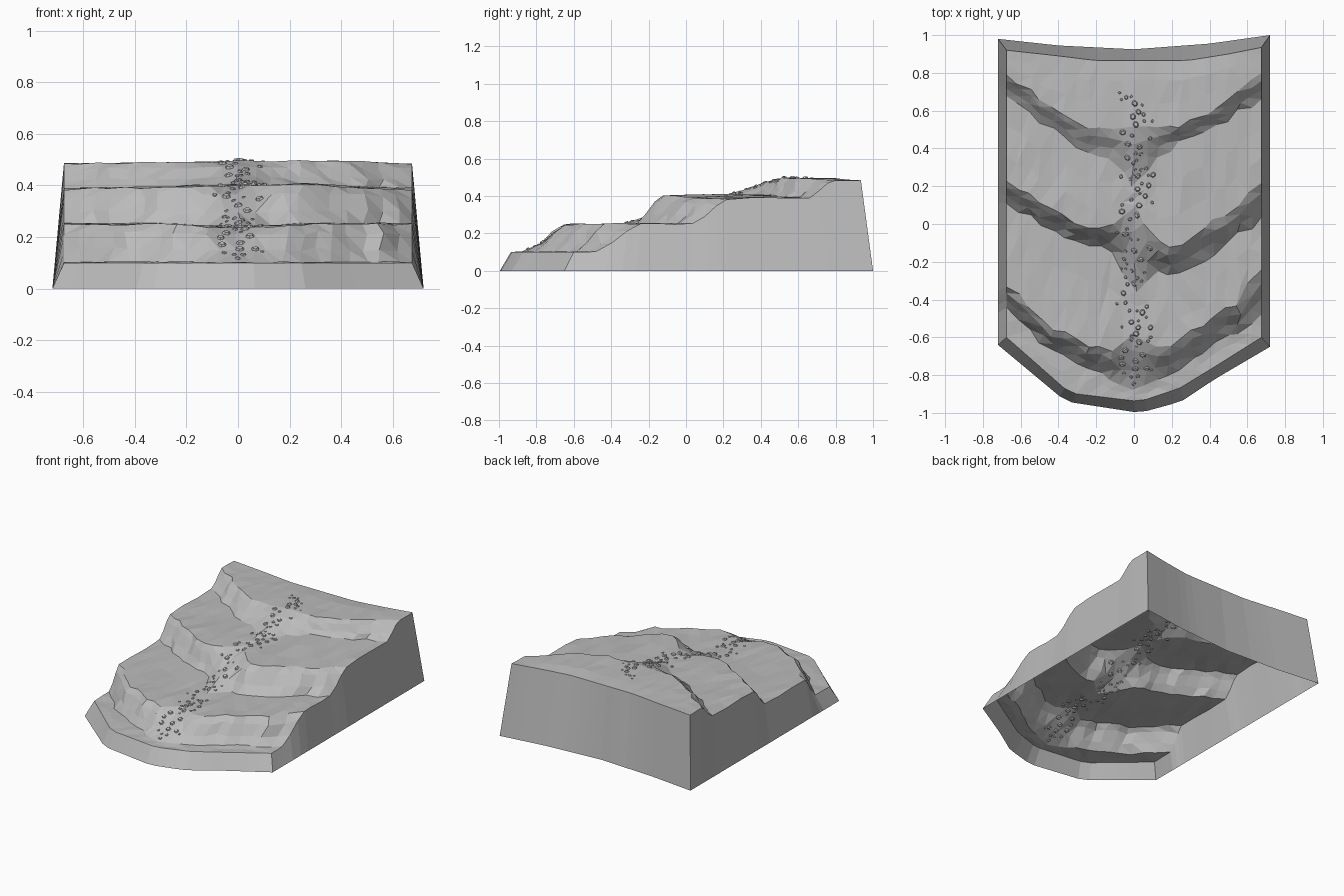
import bpy, bmesh, random
from math import sin, cos, tau
from mathutils import Vector
from mathutils.bvhtree import BVHTree

random.seed(7)
if "Cube" in bpy.data.objects:
    bpy.data.objects.remove(bpy.data.objects["Cube"])


def material(name, value):
    mat = bpy.data.materials.new(name)
    mat.use_nodes = True
    colour = (value, value, value, 1)
    mat.diffuse_color = colour
    mat.node_tree.nodes["Principled BSDF"].inputs["Base Color"].default_value = colour
    return mat


def finish(bm, name, mat):
    mesh = bpy.data.meshes.new(name)
    bm.to_mesh(mesh)
    mesh.materials.append(mat)
    obj = bpy.data.objects.new(name, mesh)
    bpy.context.collection.objects.link(obj)
    return obj


def sample(points, x):
    """Piecewise linear curve through (x, value) pairs."""
    for (x0, a), (x1, b) in zip(points, points[1:]):
        if x <= x1:
            return a + (b - a) * (x - x0) / (x1 - x0)
    return points[-1][1]


grey = material("stone grey", 0.5)

# Outlines of the plan: upper rim and ground line
TOP_X, BASE_X = 0.675, 0.72
front_rim = [(-TOP_X, -.6), (-.34, -.895), (.03, -.94), (.24, -.87), (.42, -.76), (TOP_X, -.6)]
back_rim = [(-TOP_X, .92), (-.4, .89), (-.2, .865), (.28, .865), (.5, .9), (TOP_X, .935)]
front_base = [(-BASE_X, -.64), (-.36, -.94), (.03, -1), (.25, -.94), (.43, -.82), (BASE_X, -.65)]
back_base = [(-BASE_X, .98), (-.4, .945), (0, .925), (.4, .955), (BASE_X, 1)]

# Each step of the hill: foot line, lip line, and lip height across x
STATIONS = (-TOP_X, -.5, -.28, -.13, 0, .13, .25, .4, .55, TOP_X)
STEPS = [
    ((-.44, -.62, -.77, -.82, -.88, -.82, -.76, -.66, -.57, -.48),
     (-.33, -.5, -.64, -.68, -.58, -.65, -.62, -.5, -.42, -.24),
     (.25, .25, .25, .24, .24, .24, .25, .25, .25, .25)),
    ((.11, .01, -.11, -.14, -.36, -.24, -.26, -.2, -.06, .04),
     (.23, .13, 0, -.01, .1, -.1, -.11, -.01, .08, .22),
     (.385, .39, .39, .4, .4, .4, .405, .395, .39, .385)),
    ((.68, .56, .4, .36, .2, .36, .43, .51, .59, .66),
     (.79, .67, .51, .5, .52, .51, .53, .61, .69, .8),
     (.485, .485, .49, .49, .495, .49, .495, .495, .49, .485)),
]


def column(x):
    """Profile (y, z) of the hill from the front rim to the back rim."""
    y, z = sample(front_rim, x), 0.1
    pts = [(y, z)]
    for i, step in enumerate(STEPS):
        foot, lip, height = (sample(list(zip(STATIONS, row)), x) for row in step)
        wobble = 0.02 if 0.15 < abs(x) < 0.67 else 0.004
        foot += random.uniform(-wobble, wobble)
        lip += random.uniform(-wobble, wobble)
        gap = foot - y
        for t in ((.5,) if i == 0 else (.3, .65)):
            pts.append((y + gap * t, z + random.uniform(-.004, .007)))
        rise = height - z
        pts.append((foot, z + .004))
        bulge = random.uniform(-.06, .06) if abs(x) > .15 else 0
        for t, h in ((.35, .35), (.7, .78)):
            pts.append((foot + (lip - foot) * t, z + rise * (h + bulge)))
        pts.append((lip, height + random.uniform(-.004, .004)))
        y, z = lip, height
    end = sample(back_rim, x)
    for t in (.35, .7):
        pts.append((y + (end - y) * t, z + random.uniform(-.003, .003)))
    pts.append((end, .485))
    return pts


# Terraced hill surface
bm = bmesh.new()
COLS = 22
grid = []
for c in range(COLS + 1):
    x = TOP_X * (2 * c / COLS - 1)
    inner = 0 < c < COLS
    line = column(x)
    row = []
    for j, (y, z) in enumerate(line):
        shift = random.uniform(-.015, .015) if inner and 0 < j < len(line) - 1 else 0
        row.append(bm.verts.new((x + shift, y, z)))
    grid.append(row)
for a, b in zip(grid, grid[1:]):
    for j in range(len(a) - 1):
        bm.faces.new((a[j], b[j], b[j + 1], a[j + 1]))
bmesh.ops.triangulate(bm, faces=bm.faces[:], quad_method='SHORT_EDGE')
bm.normal_update()
ground = BVHTree.FromBMesh(bm)

# Flared skirt walls down to the ground, open underneath
rim = ([r[0] for r in grid] + grid[-1][1:] + [r[-1] for r in reversed(grid[:-1])]
       + grid[0][-2:0:-1])


def ground_point(v):
    x = v.co.x * BASE_X / TOP_X
    edge = max(-TOP_X, min(TOP_X, v.co.x))
    lo, hi = sample(front_rim, edge), sample(back_rim, edge)
    t = (v.co.y - lo) / (hi - lo)
    start, stop = sample(front_base, x), sample(back_base, x)
    return Vector((x, start + (stop - start) * t, 0))


base = [bm.verts.new(ground_point(v)) for v in rim]
for i in range(len(rim)):
    k = (i + 1) % len(rim)
    bm.faces.new((rim[k], rim[i], base[i], base[k]))
finish(bm, "terraced_hill", grey)
bm.free()

# Trail of small flattened stones up the middle
trail = [(-.87, .01), (-.5, 0), (-.2, 0), (0, -.01), (.2, .04), (.35, 0), (.6, 0), (.71, -.05)]
bm = bmesh.new()
placed = []
tries = 0
while len(placed) < 95 and tries < 2000:
    tries += 1
    y = random.uniform(-.87, .71)
    x = sample(trail, y) + random.gauss(0, .04)
    r = random.choice((.008, .01, .012, .016, .018))
    if abs(x) > .12 or any((x - a) ** 2 + (y - b) ** 2 < (r + s) ** 2 for a, b, s in placed):
        continue
    placed.append((x, y, r))
    hit, normal, _, _ = ground.ray_cast(Vector((x, y, 1)), Vector((0, 0, -1)))
    if hit is None:
        continue
    spin = random.uniform(0, tau)
    turn = normal.to_track_quat('Z', 'Y')
    sides = 6
    rings = []
    for size, h in ((.65, -.45), (1, 0), (.65, .45)):
        ring = []
        for i in range(sides):
            a = spin + tau * i / sides
            local = Vector((cos(a) * r * size, sin(a) * r * size * .85, h * r))
            ring.append(bm.verts.new(hit + turn @ local))
        rings.append(ring)
    for low, high in zip(rings, rings[1:]):
        for i in range(sides):
            k = (i + 1) % sides
            bm.faces.new((low[i], low[k], high[k], high[i]))
    bm.faces.new(rings[-1])
    bm.faces.new(rings[0][::-1])
finish(bm, "trail_stones", grey)
bm.free()
